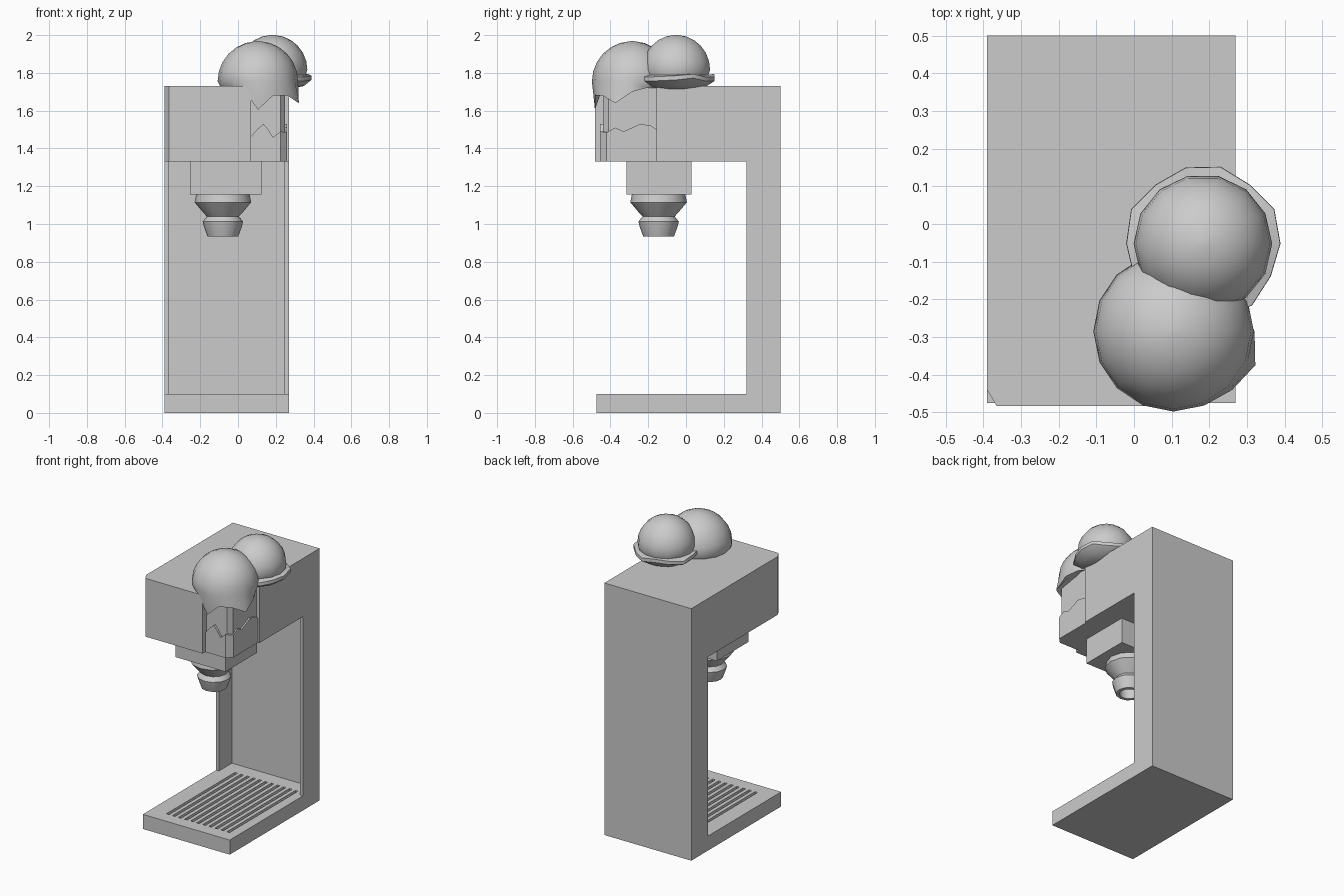
import bpy, math

if "Cube" in bpy.data.objects:
    bpy.data.objects.remove(bpy.data.objects["Cube"])

def make(name, verts, faces, smooth=False):
    me = bpy.data.meshes.new(name)
    me.from_pydata(verts, [], faces)
    ob = bpy.data.objects.new(name, me)
    bpy.context.collection.objects.link(ob)
    bpy.ops.object.select_all(action='DESELECT')
    ob.select_set(True)
    bpy.context.view_layer.objects.active = ob
    bpy.ops.object.mode_set(mode='EDIT')
    bpy.ops.mesh.select_all(action='SELECT')
    bpy.ops.mesh.normals_make_consistent(inside=False)
    bpy.ops.object.mode_set(mode='OBJECT')
    if smooth:
        bpy.ops.object.shade_smooth_by_angle(angle=math.radians(40))
    return ob

def prism(name, plan, z0, z1, caps=True):
    n = len(plan)
    verts = [(x, y, z) for z in (z0, z1) for x, y in plan]
    faces = [(i, (i + 1) % n, (i + 1) % n + n, i + n) for i in range(n)]
    if caps:
        faces += [tuple(reversed(range(n))), tuple(range(n, 2 * n))]
    return make(name, verts, faces)

def rect(x0, x1, y0, y1):
    return [(x0, y0), (x1, y0), (x1, y1), (x0, y1)]

def skin(name, cx, cy, n, rings):
    """Skin stacked rings; each ring is a function or pair giving (radius, z) per step."""
    verts, faces = [], []
    for ring in rings:
        for i in range(n):
            r, z = ring(i) if callable(ring) else ring
            a = 2 * math.pi * i / n
            verts.append((cx + r * math.cos(a), cy + r * math.sin(a), z))
    for k in range(len(rings) - 1):
        for i in range(n):
            j = (i + 1) % n
            faces.append((k * n + i, k * n + j, (k + 1) * n + j, (k + 1) * n + i))
    last = (len(rings) - 1) * n
    faces += [tuple(range(n)), tuple(range(last, last + n))]
    return make(name, verts, faces, True)

# Head with a small chamfer on the left and an inset chamfered corner on the right
prism("head", [(-0.365, -0.483), (0.07, -0.483), (0.07, -0.44), (0.225, -0.44),
               (0.25, -0.41), (0.25, -0.155), (0.27, -0.155), (0.27, 0.5),
               (-0.39, 0.5), (-0.39, -0.44)], 1.33, 1.73)

# Column with a recessed front
prism("column", [(-0.39, 0.32), (-0.368, 0.32), (-0.368, 0.46), (0.245, 0.46),
                 (0.245, 0.32), (0.27, 0.32), (0.27, 0.5), (-0.39, 0.5)],
      0.1, 1.33, caps=False)

# Drip tray base with slots cut into the top
base = prism("drip_tray", rect(-0.39, 0.27, -0.475, 0.5), 0, 0.1)
sv, sf = [], []
for s in range(11):
    x, b = -0.275 + s * 0.046, len(sv)
    sv += [(px, py, z) for z in (0.08, 0.15) for px, py in rect(x, x + 0.02, -0.385, 0.36)]
    sf += [tuple(b + i for i in f) for f in ((3, 2, 1, 0), (4, 5, 6, 7), (0, 1, 5, 4),
                                             (1, 2, 6, 5), (2, 3, 7, 6), (3, 0, 4, 7))]
cutter = make("slot_cutter", sv, sf)
cutter.hide_render = True
mod = base.modifiers.new("slots", 'BOOLEAN')
mod.operation, mod.object, mod.solver = 'DIFFERENCE', cutter, 'EXACT'
bpy.context.view_layer.objects.active = base
bpy.ops.object.modifier_apply(modifier="slots")
bpy.data.objects.remove(cutter)

# Wavy cup wrapper in the inset corner: (x, y, top height)
wave = [(0.07, -0.455, 1.465), (0.105, -0.455, 1.505), (0.135, -0.455, 1.53),
        (0.16, -0.455, 1.5), (0.185, -0.455, 1.46), (0.225, -0.455, 1.49),
        (0.26, -0.42, 1.485), (0.26, -0.375, 1.51), (0.26, -0.33, 1.49),
        (0.26, -0.24, 1.53), (0.26, -0.185, 1.52), (0.26, -0.155, 1.5)]
v, f = [], []
for i, (x, y, z) in enumerate(wave):
    xi, yi = (x, -0.44) if i < 6 else (0.25, max(y, -0.41) if i > 6 else -0.41)
    v += [(x, y, 1.33), (x, y, z), (xi, yi, z), (xi, yi, 1.33)]
for i in range(len(wave) - 1):
    a, b = 4 * i, 4 * i + 4
    f += [(a + k, b + k, b + (k + 1) % 4, a + (k + 1) % 4) for k in (0, 1, 3)]
make("cup_wrapper", v, f)

# Dispenser block and hollow nozzle
prism("dispenser_block", rect(-0.255, 0.125, -0.315, 0.03), 1.155, 1.33)
skin("nozzle", -0.08, -0.145, 12,
     [(0.142, 1.155), (0.15, 1.115), (0.108, 1.065), (0.085, 1.04), (0.107, 1.012),
      (0.1, 0.985), (0.082, 0.935), (0.06, 0.935), (0.06, 1.0)])

# Front scoop: dome with melted drips over the front right corner
def dome(r, zc, steps, stop=0):
    out = []
    for k in range(steps):
        e = math.radians(87 + (stop - 87) * k / (steps - 1))
        out.append((r * math.cos(e), zc + r * math.sin(e)))
    return out

drips = {10: (0.195, 1.725), 11: (0.2, 1.715), 12: (0.197, 1.605), 13: (0.212, 1.68),
         14: (0.22, 1.68), 15: (0.235, 1.64), 0: (0.215, 1.7)}
def skirt(i):
    return drips.get(i, (0.195, 1.72))
def under(i):
    r, z = skirt(i)
    return r - 0.03, max(z + 0.01, 1.69)
skin("front_scoop", 0.105, -0.285, 16,
     dome(0.213, 1.755, 7) + [skirt, under, (0.1, 1.72)])

# Rear scoop: dome with a ruffled rim
def rim(r, z):
    return lambda i: (r + 0.006 * math.sin(2.3 * i), z + 0.01 * math.sin(1.9 * i))
skin("rear_scoop", 0.183, -0.052, 14,
     dome(0.184, 1.817, 7) + [(0.176, 1.79), rim(0.205, 1.785), rim(0.206, 1.763),
                              (0.165, 1.73), (0.08, 1.712)])
